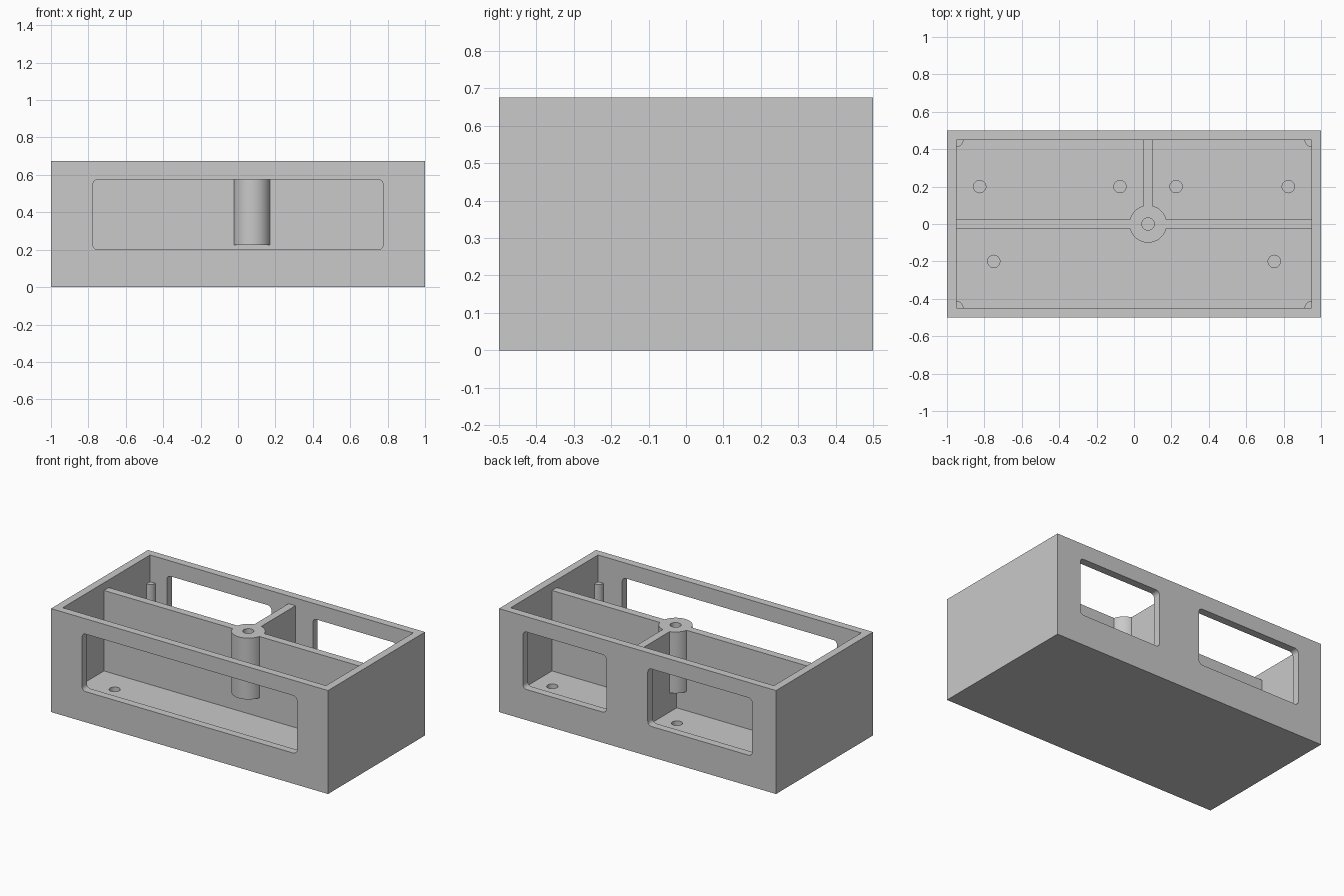
import bpy, bmesh, math
from mathutils import Vector

if "Cube" in bpy.data.objects:
    bpy.data.objects.remove(bpy.data.objects["Cube"])

grey = bpy.data.materials.new("plain_grey")
grey.diffuse_color = (0.585, 0.585, 0.585, 1)
grey.use_nodes = True
grey.node_tree.nodes["Principled BSDF"].inputs["Base Color"].default_value = grey.diffuse_color

HEIGHT, FLOOR, WALL = 0.675, 0.10, 0.05
HUB_X, HUB_BOTTOM, DIVIDER_TOP, POST_TOP = 0.075, 0.225, 0.625, 0.50


def prism(name, outline, start, offset):
    """Extrude a closed outline (3D points) along an offset."""
    bm = bmesh.new()
    face = bm.faces.new([bm.verts.new(Vector(p) + Vector(start)) for p in outline])
    side = bmesh.ops.extrude_face_region(bm, geom=[face])
    verts = [v for v in side["geom"] if isinstance(v, bmesh.types.BMVert)]
    bmesh.ops.translate(bm, verts=verts, vec=offset)
    bmesh.ops.recalc_face_normals(bm, faces=bm.faces)
    mesh = bpy.data.meshes.new(name)
    bm.to_mesh(mesh)
    bm.free()
    mesh.materials.append(grey)
    obj = bpy.data.objects.new(name, mesh)
    bpy.context.collection.objects.link(obj)
    return obj


def block(name, x0, x1, y0, y1, z0, z1):
    pts = [(x0, y0, 0), (x1, y0, 0), (x1, y1, 0), (x0, y1, 0)]
    return prism(name, pts, (0, 0, z0), (0, 0, z1 - z0))


def cylinder(name, x, y, r, z0, z1, n=48):
    pts = [(r * math.cos(i * math.tau / n), r * math.sin(i * math.tau / n), 0) for i in range(n)]
    return prism(name, pts, (x, y, z0), (0, 0, z1 - z0))


def window(name, x0, x1, y, z0=0.2, z1=0.575, r=0.027, n=6):
    """Rounded rectangle cutter through a front or back wall."""
    pts = []
    corners = [(x1 - r, z1 - r), (x0 + r, z1 - r), (x0 + r, z0 + r), (x1 - r, z0 + r)]
    for k, (cx, cz) in enumerate(corners):
        for i in range(n + 1):
            a = (k + i / n) * math.pi / 2
            pts.append((cx + r * math.cos(a), 0, cz + r * math.sin(a)))
    inner = math.copysign(0.42, y)
    return prism(name, pts, (0, inner, 0), (0, math.copysign(0.15, y), 0))


def combine(target, part, operation):
    mod = target.modifiers.new(operation, 'BOOLEAN')
    mod.operation, mod.solver, mod.object = operation, 'EXACT', part
    bpy.context.view_layer.objects.active = target
    bpy.ops.object.modifier_apply(modifier=mod.name)
    bpy.data.objects.remove(part, do_unlink=True)


# Open-topped case with a floor
case = block("case", -1, 1, -0.5, 0.5, 0, HEIGHT)
combine(case, block("cavity", -0.95, 0.95, -0.45, 0.45, FLOOR, 0.9), 'DIFFERENCE')

# One wide front window and two back windows
for x0, x1, y in [(-0.776, 0.776, -0.5), (-0.828, -0.074, 0.5), (0.225, 0.827, 0.5)]:
    combine(case, window("window_cutter", x0, x1, y), 'DIFFERENCE')

# Dividers standing on the floor, hub held above the floor, short corner posts
low = FLOOR - 0.05
combine(case, block("long_divider", -0.97, 0.97, -0.025, 0.025, low, DIVIDER_TOP), 'UNION')
combine(case, block("back_divider", HUB_X - 0.025, HUB_X + 0.025, 0, 0.47, low, DIVIDER_TOP), 'UNION')
combine(case, cylinder("hub", HUB_X, 0, 0.1, HUB_BOTTOM, DIVIDER_TOP), 'UNION')
for sx in (-1, 1):
    for sy in (-1, 1):
        combine(case, cylinder("corner_post", sx * 0.95, sy * 0.45, 0.038, low, POST_TOP, 32), 'UNION')

# Blind screw holes in the hub and the floor
holes = [(HUB_X, 0, DIVIDER_TOP, 0.12), (-0.75, -0.2, FLOOR, 0.06), (0.75, -0.2, FLOOR, 0.06)]
holes += [(x, 0.2, FLOOR, 0.06) for x in (-0.825, -0.075, 0.225, 0.825)]
for x, y, top, depth in holes:
    combine(case, cylinder("hole_cutter", x, y, 0.033, top - depth, top + 0.05, 32), 'DIFFERENCE')

# Smooth the round parts, keep edges sharp
case.select_set(True)
bpy.context.view_layer.objects.active = case
bpy.ops.object.shade_smooth_by_angle(angle=math.radians(30))
